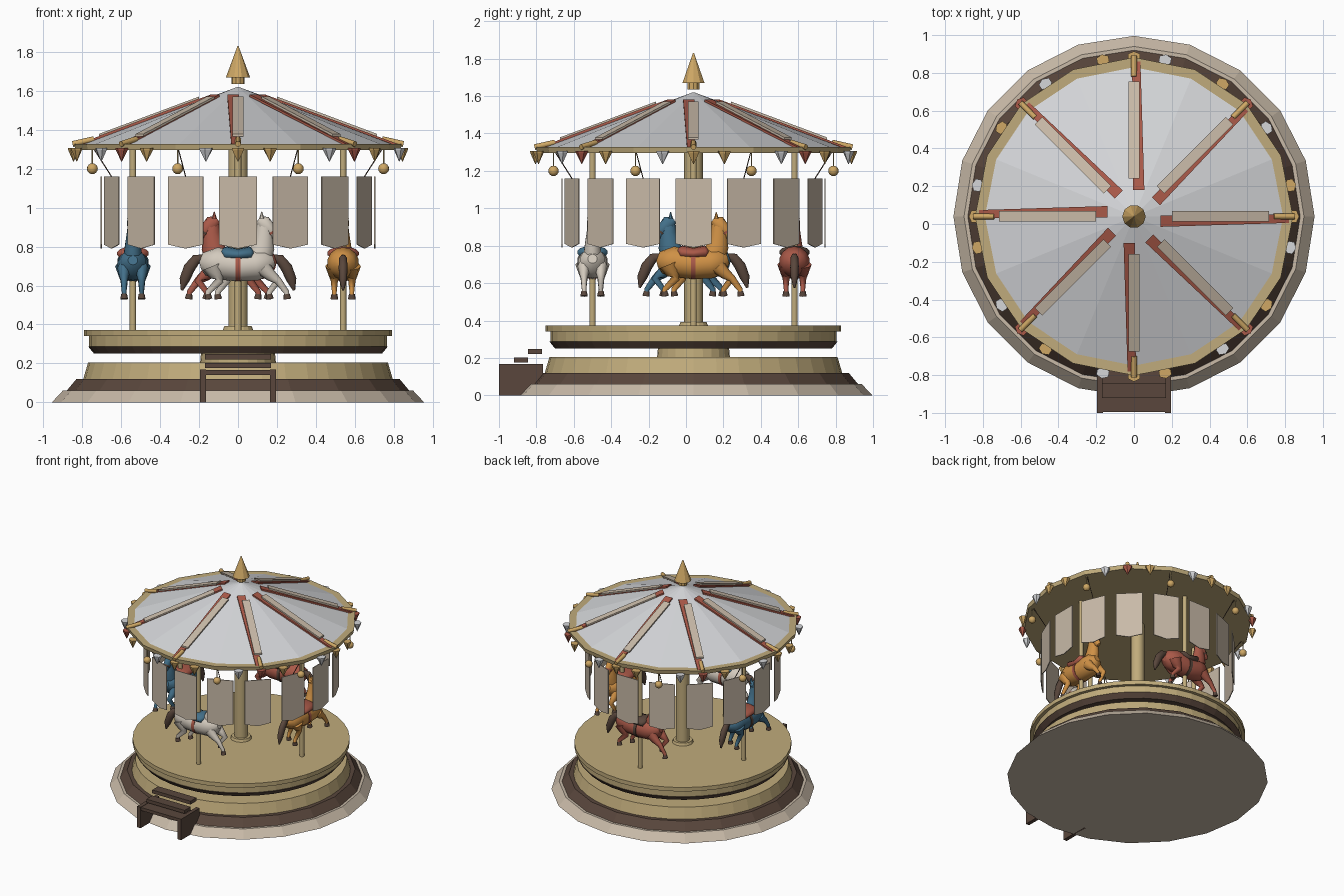
import bpy, bmesh
from math import sin, cos, pi, radians
from mathutils import Matrix, Vector

cube = bpy.data.objects.get("Cube")
if cube:
    bpy.data.objects.remove(cube)


def material(name, r, g, b):
    m = bpy.data.materials.new(name)
    m.use_nodes = True
    m.diffuse_color = (r, g, b, 1)
    m.node_tree.nodes["Principled BSDF"].inputs["Base Color"].default_value = (r, g, b, 1)
    return m


STONE = material("warm stone", .58, .49, .39)
TAN = material("pale gold paint", .53, .41, .20)
GOLD = material("bright gold", .62, .39, .13)
BROWN = material("dark brown", .10, .062, .045)
WHITE = material("roof white", .66, .67, .69)
RED = material("brick red", .40, .10, .065)
BLUE = material("slate blue", .055, .16, .25)
ORANGE = material("amber", .62, .28, .06)
IVORY = material("ivory", .65, .59, .51)

HUB = Matrix.Translation((0, .04, 0))


def spin(deg):
    return HUB @ Matrix.Rotation(radians(deg), 4, 'Z')


def finish(name, bm, mat, matrix, smooth=False):
    bmesh.ops.recalc_face_normals(bm, faces=bm.faces)
    bm.transform(matrix)
    mesh = bpy.data.meshes.new(name)
    bm.to_mesh(mesh)
    bm.free()
    mesh.materials.append(mat)
    for p in mesh.polygons:
        p.use_smooth = smooth and len(p.vertices) == 4
    ob = bpy.data.objects.new(name, mesh)
    bpy.context.collection.objects.link(ob)
    return ob


def skin_rings(bm, rings):
    n = len(rings[0])
    for a, b in zip(rings, rings[1:]):
        for i in range(n):
            j = (i + 1) % n
            bm.faces.new((a[i], a[j], b[j], b[i]))
    bm.faces.new(rings[0])
    bm.faces.new(rings[-1])


def lathe(name, profile, sides, mat, matrix=HUB, smooth=False):
    """Closed turned solid from (radius, height) pairs."""
    bm = bmesh.new()
    turn = 2 * pi / sides
    skin_rings(bm, [[bm.verts.new((r * cos(i * turn), r * sin(i * turn), z))
                     for i in range(sides)] for r, z in profile])
    return finish(name, bm, mat, matrix, smooth)


def tube(name, points, mat, matrix, flat=1.0, sides=10):
    """Smooth limb through (x, z, radius) points; flat scales its width."""
    bm = bmesh.new()
    rings = []
    for k, (x, z, r) in enumerate(points):
        p, q = points[max(k - 1, 0)], points[min(k + 1, len(points) - 1)]
        d = Vector((q[0] - p[0], q[1] - p[1])).normalized()
        ring = []
        for i in range(sides):
            a = 2 * pi * i / sides
            ring.append(bm.verts.new((x - d.y * r * cos(a), flat * r * sin(a), z + d.x * r * cos(a))))
        rings.append(ring)
    skin_rings(bm, rings)
    return finish(name, bm, mat, matrix, True)


def prism(name, corners, offset, mat, matrix):
    """Polygon extruded along an offset vector."""
    bm = bmesh.new()
    a = [bm.verts.new(c) for c in corners]
    b = [bm.verts.new(Vector(c) + Vector(offset)) for c in corners]
    skin_rings(bm, [a, b])
    return finish(name, bm, mat, matrix)


def box(name, x0, x1, y0, y1, z0, z1, mat):
    corners = [(x0, y0, z0), (x1, y0, z0), (x1, y1, z0), (x0, y1, z0)]
    return prism(name, corners, (0, 0, z1 - z0), mat, Matrix())


def rod(name, start, end, radius, mat, matrix, sides=8):
    s, e = Vector(start), Vector(end)
    aim = Matrix.Translation(s) @ (e - s).to_track_quat('Z', 'Y').to_matrix().to_4x4()
    return lathe(name, [(radius, 0), (radius, (e - s).length)], sides, mat, matrix @ aim, True)


# Stepped base and turning platform
lathe("base_stone", [(.956, 0), (.90, .06)], 20, STONE)
lathe("base_dark_ring", [(.88, .06), (.83, .12)], 20, BROWN)
lathe("base_plinth", [(.795, .12), (.77, .205)], 40, TAN)
lathe("platform_hub", [(.195, .2), (.19, .255)], 24, TAN)
lathe("platform_skirt", [(.74, .25), (.77, .287)], 40, BROWN)
lathe("platform_edge", [(.765, .285), (.765, .345)], 40, TAN)
lathe("platform_deck", [(.79, .34), (.79, .372)], 40, TAN)

# Central column, roof and finial
lathe("column_foot", [(.078, .37), (.07, .392)], 16, TAN)
lathe("column", [(.05, .37), (.05, 1.3)], 16, TAN, HUB, True)
lathe("roof_rim", [(.835, 1.295), (.842, 1.327)], 16, TAN)
lathe("roof_canopy", [(.795, 1.325), (.004, 1.62)], 16, WHITE)
lathe("finial_neck", [(.034, 1.635), (.034, 1.672)], 10, GOLD)
lathe("finial_cone", [(.062, 1.67), (.003, 1.83)], 10, GOLD)


def on_roof(x, y, lift):
    return (x, y, 1.325 + (.795 - x) * .373 + lift)


# Roof ribs, hanging bulbs and cords
for k in range(8):
    m = spin(45 * k)
    red = [(.14, -.055), (.14, .005), (.82, .01), (.82, -.034)]
    prism("rib_beam", [on_roof(x, y, 0) for x, y in red], (0, 0, .012), RED, m)
    strip = [(.2, -.028), (.2, .028), (.715, .028), (.715, -.028)]
    prism("rib_strip", [on_roof(x, y, .012) for x, y in strip], (0, 0, .012), STONE, m)
    rod("rib_peg", (.74, 0, 1.352), (.85, 0, 1.327), .015, GOLD, m)
    m = spin(45 * k + 22.5)
    rod("bulb_wire", (.81, 0, 1.21), (.81, 0, 1.3), .004, TAN, m)
    rod("banner_cord", (.70, 0, 1.155), (.80, 0, 1.3), .003, BROWN, m, 6)
    bm = bmesh.new()
    bmesh.ops.create_uvsphere(bm, u_segments=12, v_segments=8, radius=.028)
    finish("bulb", bm, GOLD, m @ Matrix.Translation((.81, 0, 1.2)), True)

# Pointed banners
for k in range(16):
    outline = [(.7, -.097, 1.16), (.7, -.097, .81), (.7, 0, .79), (.7, .097, .81), (.7, .097, 1.16)]
    prism("banner", outline, (.006, 0, 0), STONE, spin(22.5 * k))

# Small pennants round the rim, with gaps at the bulbs
for k in range(32):
    if k % 4 == 2:
        continue
    mat = RED if k % 8 == 4 else (GOLD if k % 8 in (0, 1, 5) else WHITE)
    squash = Matrix.Translation((.845, 0, 0)) @ Matrix.Diagonal((.8, 1, 1, 1))
    lathe("pennant", [(.037, 1.306), (.034, 1.295), (.002, 1.237)], 6, mat, spin(11.25 * k) @ squash)

# Entrance steps
for x in (-.195, .165):
    box("step_side", x, x + .03, -1, -.765, 0, .168, BROWN)
box("lower_tread", -.18, .18, -.995, -.89, .14, .165, BROWN)
box("middle_tread", -.17, .17, -.92, -.845, .175, .202, BROWN)
box("upper_tread", -.17, .17, -.845, -.77, .22, .247, BROWN)


def horse(deg, coat, saddle, strap):
    m = spin(deg + 90) @ Matrix.Translation((0, -.54, 0))
    rod("horse_pole", (0, 0, .37), (0, 0, 1.3), .017, TAN, m, 12)
    tube("horse_body", [(-.195, .705, .02), (-.175, .71, .058), (-.11, .715, .082), (0, .695, .074),
                        (.09, .705, .08), (.15, .72, .068), (.185, .73, .025)], coat, m, 1, 14)
    tube("horse_neck", [(.10, .725, .07), (.13, .80, .058), (.135, .87, .044), (.135, .94, .033)],
         coat, m, .75)
    tube("horse_head", [(.105, .94, .018), (.13, .923, .04), (.165, .885, .033), (.195, .85, .024),
                        (.203, .838, .012)], coat, m, .8)
    tube("horse_bridle", [(.172, .877, .034), (.179, .868, .032)], strap, m, .85)
    tube("horse_tail", [(-.17, .745, .015), (-.215, .735, .026), (-.25, .69, .03), (-.275, .63, .026),
                        (-.288, .575, .006)], BROWN, m, .8)
    tube("horse_saddle", [(-.085, .775, .02), (-.065, .765, .036), (0, .757, .032), (.065, .765, .036),
                          (.08, .77, .02)], saddle, m, 2.3, 14)
    tube("horse_girth", [(-.012, .698, .079), (.012, .698, .079)], strap, m, 1, 14)
    # Galloping legs: hip, knee, ankle; the two sides differ in reach
    front = [(.13, .69, .042), (.17, .65, .03), (.205, .625, .02)]
    rear = [(-.13, .70, .055), (-.11, .65, .034), (-.095, .625, .022)]
    for side in (-1, 1):
        n = m @ Matrix.Translation((0, side * .045, 0))
        reach = .25 if side < 0 else .16
        back = -.155 if side < 0 else -.105
        shift = 0 if side < 0 else .035
        legs = (("front", front, reach), ("rear", [(x + shift, z, r) for x, z, r in rear], back))
        for label, top, foot in legs:
            tube(label + "_leg", top + [(foot, .565, .014), (foot, .55, .014)], coat, n, .85, 8)
            tube(label + "_hoof", [(foot, .556, .015), (foot + .004, .53, .02)], BROWN, n, 1, 8)
        ear = m @ Matrix.Translation((.122, side * .018, .945))
        lathe("horse_ear", [(.013, 0), (.002, .035)], 6, coat, ear)


horse(-90, IVORY, BLUE, RED)
horse(0, ORANGE, RED, RED)
horse(90, RED, BROWN, BROWN)
horse(180, BLUE, RED, BROWN)
